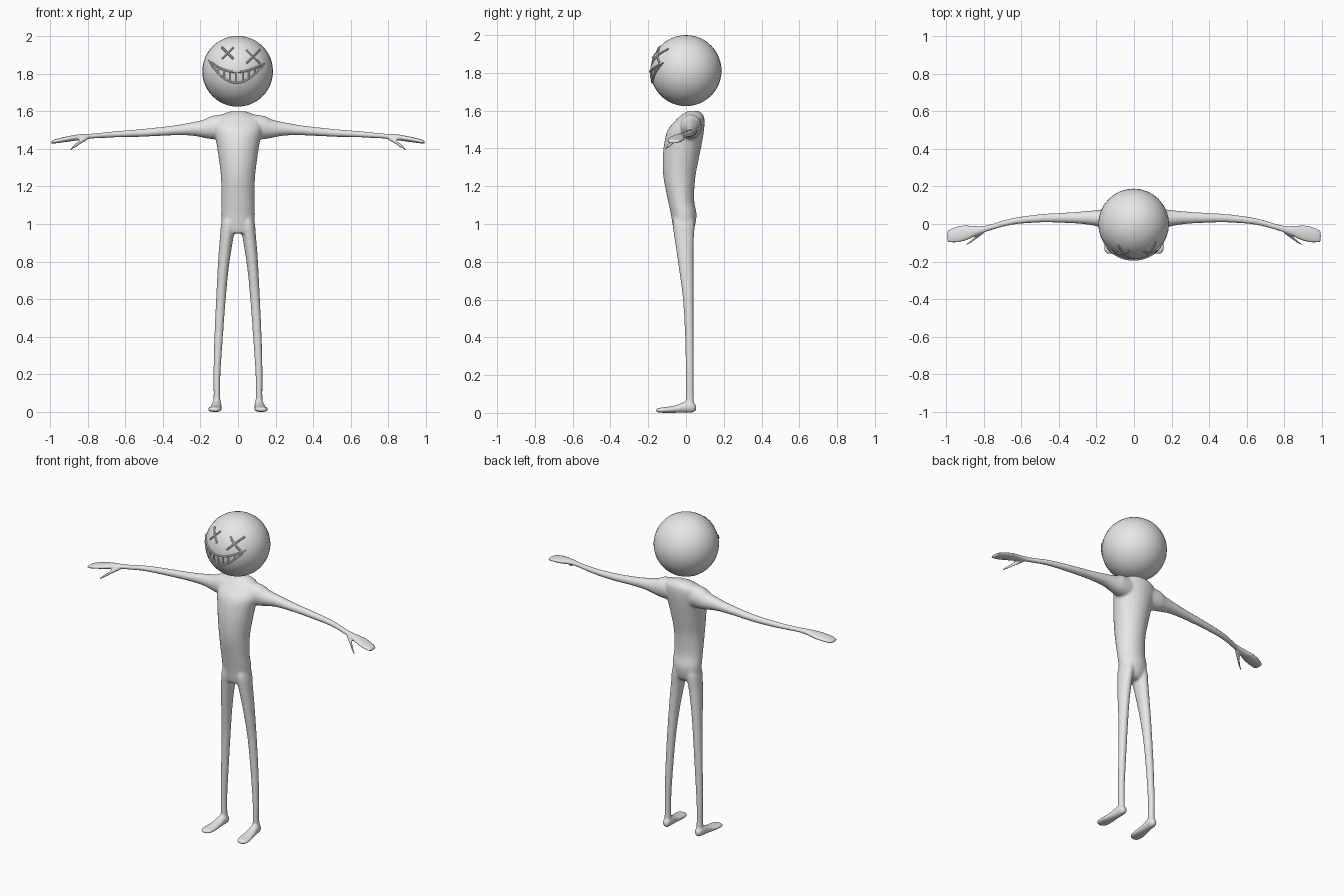
import bpy
import bmesh
import math
from mathutils import Vector

cube = bpy.data.objects.get("Cube")
if cube:
    bpy.data.objects.remove(cube, do_unlink=True)

X, Y, Z = Vector((1, 0, 0)), Vector((0, 1, 0)), Vector((0, 0, 1))
HEAD = Vector((-0.002, 0, 1.812))
HEAD_R = 0.188

grey = bpy.data.materials.new("plain grey")
grey.use_nodes = True
grey.diffuse_color = (0.8, 0.8, 0.8, 1)
grey.node_tree.nodes["Principled BSDF"].inputs["Base Color"].default_value = grey.diffuse_color


def spline(rings, steps=4):
    """Resample rings along a smooth curve through them."""
    pts = [Vector(r) for r in rings]
    out = []
    for i in range(len(pts) - 1):
        a, b, c, d = pts[max(i - 1, 0)], pts[i], pts[i + 1], pts[min(i + 2, len(pts) - 1)]
        for s in range(steps):
            t = s / steps
            out.append(b + (c - a) * (t / 2) + (a * 2 - b * 5 + c * 4 - d) * (t * t / 2)
                       + (b * 3 - a - c * 3 + d) * (t ** 3 / 2))
    return out + [pts[-1]]


def loft(bm, rings, u, v, side=1, sides=24):
    """Skin elliptical rings (x, y, z, radius along u, radius along v)."""
    loops = []
    for x, y, z, ru, rv in spline(rings):
        loop = []
        for k in range(sides):
            a = math.tau * k / sides
            p = Vector((x, y, z)) + u * (ru * math.cos(a)) + v * (rv * math.sin(a))
            loop.append(bm.verts.new((p.x * side, p.y, p.z)))
        loops.append(loop)
    for lo, hi in zip(loops, loops[1:]):
        for k in range(sides):
            n = (k + 1) % sides
            bm.faces.new((lo[k], lo[n], hi[n], hi[k]))
    bm.faces.new(loops[0])
    bm.faces.new(loops[-1])


def activate(obj):
    bpy.ops.object.select_all(action='DESELECT')
    obj.select_set(True)
    bpy.context.view_layer.objects.active = obj


# Ring profiles for the left side of the figure
torso = [(0, -.02, .95, .055, .04), (0, -.012, .98, .083, .056), (0, -.012, 1.05, .09, .068),
         (0, -.027, 1.13, .088, .07), (0, -.035, 1.25, .091, .085), (0, -.027, 1.35, .103, .096),
         (0, -.015, 1.43, .115, .1), (0, 0, 1.5, .13, .096), (0, .022, 1.55, .125, .076),
         (0, .035, 1.58, .09, .055), (0, .04, 1.599, .04, .025)]
arm = [(.06, .02, 1.515, .062, .07), (.14, .028, 1.513, .055, .062), (.18, .03, 1.507, .046, .049),
       (.25, .033, 1.505, .036, .035), (.35, .033, 1.497, .028, .026), (.5, .03, 1.485, .022, .021),
       (.65, .013, 1.477, .018, .017), (.77, -.02, 1.468, .017, .014), (.83, -.035, 1.463, .024, .016),
       (.9, -.048, 1.453, .043, .015), (.96, -.06, 1.442, .042, .012), (.995, -.066, 1.434, .031, .008)]
thumb = [(.8, -.04, 1.458, .012, .012), (.84, -.07, 1.435, .011, .013),
         (.87, -.095, 1.412, .008, .011), (.895, -.11, 1.392, .004, .006)]
leg = [(.112, .022, .03, .02, .022), (.112, .02, .1, .018, .021), (.112, .02, .2, .019, .021),
       (.103, .018, .4, .023, .023), (.091, .012, .6, .026, .028), (.08, .002, .75, .029, .038),
       (.07, -.005, .85, .033, .045), (.06, -.01, .93, .036, .052), (.05, -.012, 1.0, .04, .058),
       (.045, -.012, 1.06, .03, .045)]
foot = [(.112, .054, .026, .012, .014), (.112, .035, .03, .024, .029), (.114, 0, .031, .027, .031),
        (.118, -.05, .021, .031, .021), (.122, -.1, .016, .038, .016), (.125, -.14, .014, .034, .013),
        (.126, -.159, .013, .018, .008)]

# Body: overlapping limbs fused into one smooth skin
bm = bmesh.new()
loft(bm, torso, X, Y)
for side in (1, -1):
    loft(bm, arm, Y, Z, side)
    loft(bm, thumb, Y, Z, side)
    loft(bm, leg, X, Y, side)
    loft(bm, foot, X, Z, side)
bmesh.ops.recalc_face_normals(bm, faces=bm.faces)
mesh = bpy.data.meshes.new("body")
bm.to_mesh(mesh)
bm.free()
body = bpy.data.objects.new("body", mesh)
bpy.context.collection.objects.link(body)
activate(body)
remesh = body.modifiers.new("fuse", 'REMESH')
remesh.mode = 'VOXEL'
remesh.voxel_size = 0.006
relax = body.modifiers.new("relax", 'SMOOTH')
relax.factor = 0.5
relax.iterations = 10
for name in ("fuse", "relax"):
    bpy.ops.object.modifier_apply(modifier=name)
body.data.materials.clear()
body.data.materials.append(grey)
bpy.ops.object.shade_smooth()

# Floating ball head
bpy.ops.mesh.primitive_uv_sphere_add(segments=32, ring_count=24, radius=HEAD_R, location=HEAD)
head = bpy.context.object
head.name = "head"
head.data.materials.append(grey)
bpy.ops.object.shade_smooth()


def on_face(x, z, lift=0.001):
    """Point on the front of the head, lifted off its surface."""
    dx, dz = x - HEAD.x, z - HEAD.z
    y = -math.sqrt(HEAD_R ** 2 - dx * dx - dz * dz)
    return HEAD + Vector((dx, y, dz)) * (1 + lift / HEAD_R)


def raised_lines(name, strokes, radius):
    """Raised rounded lines following the head."""
    curve = bpy.data.curves.new(name, 'CURVE')
    curve.dimensions = '3D'
    curve.bevel_depth = radius
    curve.bevel_resolution = 2
    curve.use_fill_caps = True
    for pts, closed in strokes:
        sp = curve.splines.new('POLY')
        sp.points.add(len(pts) - 1)
        for p, (x, z) in zip(sp.points, pts):
            p.co = (*on_face(x, z), 1)
        sp.use_cyclic_u = closed
    obj = bpy.data.objects.new(name, curve)
    bpy.context.collection.objects.link(obj)
    activate(obj)
    bpy.ops.object.convert(target='MESH')
    obj = bpy.context.object
    obj.data.materials.clear()
    obj.data.materials.append(grey)
    bpy.ops.object.shade_smooth_by_angle()


# Wide grin: two curved lips meeting at the corners, with teeth between
MID, HALF = -0.008, 0.145


def lip(t, upper):
    low = 1.808 if upper else 1.75
    corner = 1.86 - 0.008 * t
    return MID + HALF * t, low + (corner - low) * t * t


n = 16
ts = [2 * i / n - 1 for i in range(n + 1)]
outline = [lip(t, True) for t in ts] + [lip(t, False) for t in reversed(ts[1:-1])]
raised_lines("mouth", [(outline, True)], 0.006)

teeth = []
for i in range(-3, 4):
    t = i * 0.22
    (xa, za), (xb, zb) = lip(t, True), lip(t, False)
    teeth.append(([(xa, za), (xa, (za + zb) / 2), (xb, zb)], False))
raised_lines("teeth", teeth, 0.004)

# Crossed eyes
for name, cx, cz, r in (("right_eye", -.055, 1.908, .03), ("left_eye", .08, 1.89, .035)):
    cross = []
    for s in (1, -1):
        cross.append(([(cx + r * k / 3, cz + s * r * k / 3) for k in range(-3, 4)], False))
    raised_lines(name, cross, 0.006)
